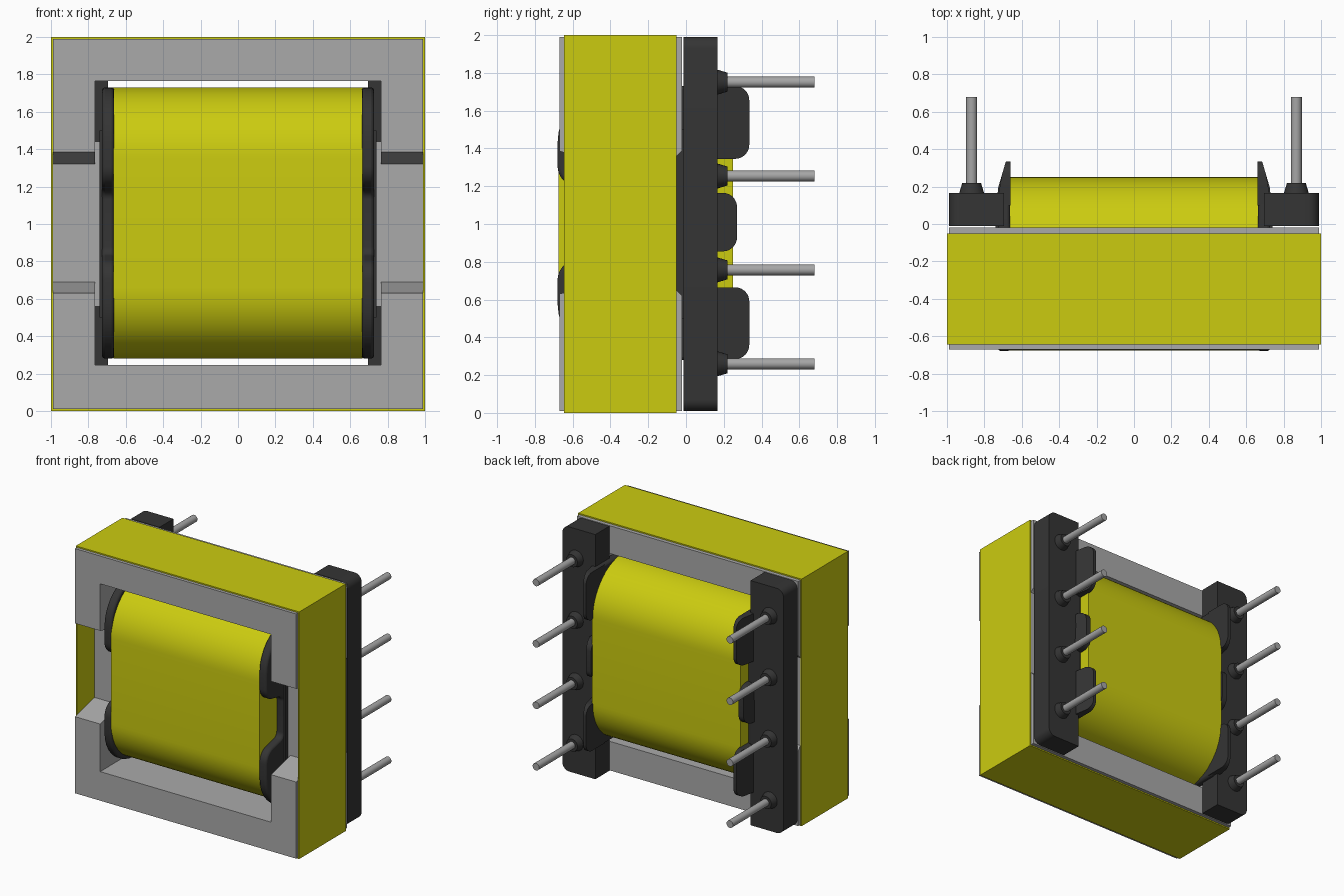
import bpy, bmesh, math
from mathutils import Vector

cube = bpy.data.objects.get("Cube")
if cube:
    bpy.data.objects.remove(cube, do_unlink=True)


def material(name, rgb, rough=0.6):
    m = bpy.data.materials.new(name)
    m.use_nodes = True
    col = (*rgb, 1.0)
    m.diffuse_color = col
    b = m.node_tree.nodes["Principled BSDF"]
    b.inputs["Base Color"].default_value = col
    b.inputs["Roughness"].default_value = rough
    return m


YELLOW = material("yellow_tape", (0.60, 0.60, 0.005))
GREY = material("ferrite_grey", (0.40, 0.40, 0.40))
BLACK = material("black_plastic", (0.035, 0.035, 0.035))
STEEL = material("pin_metal", (0.38, 0.38, 0.38))


def finish(bm, name, mat, smooth=False):
    bmesh.ops.recalc_face_normals(bm, faces=bm.faces[:])
    me = bpy.data.meshes.new(name)
    bm.to_mesh(me)
    bm.free()
    me.materials.append(mat)
    ob = bpy.data.objects.new(name, me)
    bpy.context.collection.objects.link(ob)
    if smooth:
        bpy.ops.object.select_all(action='DESELECT')
        ob.select_set(True)
        bpy.context.view_layer.objects.active = ob
        bpy.ops.object.shade_smooth_by_angle(angle=math.radians(35))
    return ob


def rounded(corners, seg=8):
    """Round each (a, b, radius) corner of a polygon with an arc."""
    out, n = [], len(corners)
    for i, (a, b, r) in enumerate(corners):
        p = Vector((a, b))
        if r == 0:
            out.append(p)
            continue
        u = (Vector(corners[i - 1][:2]) - p).normalized()
        v = (Vector(corners[(i + 1) % n][:2]) - p).normalized()
        half = u.angle(v) / 2
        c = p + (u + v).normalized() * (r / math.sin(half))
        d0 = p + u * (r / math.tan(half)) - c
        d1 = p + v * (r / math.tan(half)) - c
        turn = math.atan2(d0.x * d1.y - d0.y * d1.x, d0.dot(d1))
        for k in range(seg + 1):
            t = turn * k / seg
            out.append(c + Vector((d0.x * math.cos(t) - d0.y * math.sin(t),
                                   d0.x * math.sin(t) + d0.y * math.cos(t))))
    return out


def prism(name, corners, axis, lo, hi, mat, smooth=False, seg=8, shape=None):
    """Extrude a profile along x (profile y,z) or y (profile x,z)."""
    bm = bmesh.new()
    pts = rounded(corners, seg)
    place = (lambda p, t: (t, p.x, p.y)) if axis == 'x' else (lambda p, t: (p.x, t, p.y))
    rings = [[bm.verts.new(place(p, t)) for p in pts] for t in (lo, hi)]
    for ring in rings:
        bm.faces.new(ring)
    for i in range(len(pts)):
        j = (i + 1) % len(pts)
        bm.faces.new((rings[0][i], rings[0][j], rings[1][j], rings[1][i]))
    if shape:
        for v in bm.verts:
            shape(v)
    return finish(bm, name, mat, smooth)


def box(name, x, y, z, mat):
    return prism(name, [(y[0], z[0], 0), (y[1], z[0], 0), (y[1], z[1], 0), (y[0], z[1], 0)],
                 'x', x[0], x[1], mat)


def cylinder(name, x, z, y0, y1, r0, r1, mat):
    bm = bmesh.new()
    bmesh.ops.create_cone(bm, cap_ends=True, segments=24, radius1=r0, radius2=r1, depth=y1 - y0)
    for v in bm.verts:
        v.co = (x + v.co.x, (y0 + y1) / 2 + v.co.z, z + v.co.y)
    return finish(bm, name, mat, True)


# Ferrite core: top and bottom bars, notched side legs, hidden centre leg
FRONT, BACK = -0.67, -0.02
box("core_top_bar", (-0.99, 0.99), (FRONT, BACK), (1.765, 1.99), GREY)
box("core_bottom_bar", (-0.99, 0.99), (FRONT, BACK), (0.01, 0.245), GREY)
box("core_centre_leg", (-0.765, 0.765), (-0.42, -0.05), (0.56, 1.44), GREY)
leg = [(FRONT, 0.245, 0), (BACK, 0.245, 0), (BACK, 0.62, 0), (-0.05, 0.65, 0),
       (-0.05, 1.36, 0), (BACK, 1.39, 0), (BACK, 1.765, 0), (FRONT, 1.765, 0),
       (FRONT, 1.385, 0), (-0.42, 1.32, 0), (-0.42, 0.69, 0), (FRONT, 0.63, 0)]

# Tape band wrapped around the core
T0, T1 = -0.645, -0.05
box("tape_top", (-1, 1), (T0, T1), (1.99, 2.0), YELLOW)
box("tape_bottom", (-1, 1), (T0, T1), (0.0, 0.01), YELLOW)

# Wrapped winding
prism("winding", [(-0.675, 0.28, 0.38), (0.25, 0.28, 0.38), (0.25, 1.73, 0.38), (-0.675, 1.73, 0.38)],
      'x', -0.665, 0.665, YELLOW, True, seg=16)

# Bobbin flange outline with a notch in its front edge
flange = [(-0.68, 0.28, 0.30), (0.16, 0.28, 0.05), (0.16, 1.73, 0.05), (-0.68, 1.73, 0.30),
          (-0.68, 1.22, 0.11), (-0.46, 1.17, 0.05), (-0.46, 0.84, 0.05), (-0.68, 0.79, 0.11)]
# Back lobes: z range and reach in y
lobes = [("lower", 0.285, 0.665, 0.335), ("middle", 0.855, 1.165, 0.27), ("upper", 1.345, 1.73, 0.335)]

for side, s in (("left", 1), ("right", -1)):
    prism(f"core_leg_{side}", leg, 'x', s * 0.765, s * 0.99, GREY)
    box(f"tape_{side}", (s * 0.99, s * 1.0), (T0, T1), (0.01, 1.99), YELLOW)

    ob = prism(f"bobbin_flange_{side}", flange, 'x', s * 0.662, s * 0.727, BLACK, True)
    bev = ob.modifiers.new("soft_edges", 'BEVEL')
    bev.width, bev.segments, bev.limit_method = 0.015, 2, 'ANGLE'
    bev.angle_limit = math.radians(50)
    box(f"bobbin_collar_{side}", (s * 0.668, s * 0.74), (-0.45, 0.0), (0.5, 1.5), BLACK)

    def taper(v, s=s):
        # outer face leans in towards the lobe tip
        if abs(v.co.x) > 0.7:
            v.co.x = s * (0.735 - 0.05 * max(0, v.co.y - 0.165) / 0.17)

    for tag, z0, z1, y1 in lobes:
        prism(f"flange_lobe_{tag}_{side}",
              [(0.10, z0, 0), (y1, z0, 0.075), (y1, z1, 0.075), (0.10, z1, 0)],
              'x', s * 0.66, s * 0.735, BLACK, True, shape=taper)

    # Pin rail with rounded outer corners
    prism(f"pin_rail_{side}",
          [(s * 0.695, 0.01, 0), (s * 0.99, 0.01, 0.06), (s * 0.99, 1.99, 0.06), (s * 0.695, 1.99, 0)],
          'y', -0.012, 0.167, BLACK, True)

    # Four pins, each on a conical standoff
    for i in range(4):
        z = 0.26 + i * 0.497
        cylinder(f"pin_standoff_{side}_{i + 1}", s * 0.868, z, 0.16, 0.22, 0.068, 0.05, BLACK)
        cylinder(f"pin_{side}_{i + 1}", s * 0.868, z, 0.2, 0.68, 0.029, 0.029, STEEL)
